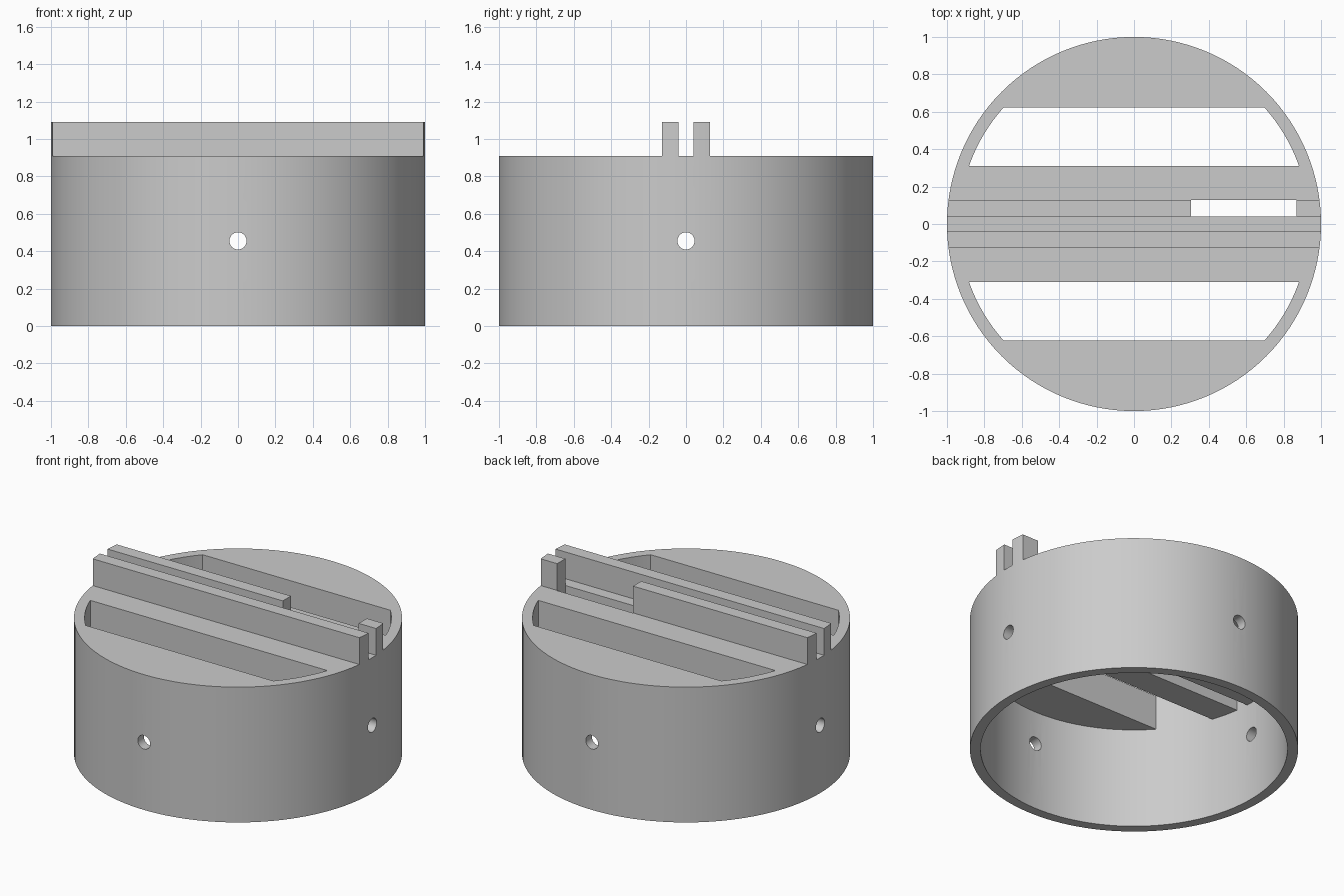
import bpy, bmesh, math
from mathutils import Vector

default = bpy.data.objects.get("Cube")
if default:
    bpy.data.objects.remove(default, do_unlink=True)

# Main sizes
SEGMENTS = 128
INNER = 0.935
LID_BOTTOM, LID_TOP, RAIL_TOP = 0.677, 0.91, 1.09
RAIL_IN, RAIL_OUT = 0.04, 0.127
BEAM, PLATE = 0.31, 0.622

grey = bpy.data.materials.new("plain grey")
grey.use_nodes = True
colour = (0.6, 0.6, 0.6, 1)
grey.diffuse_color = colour
grey.node_tree.nodes["Principled BSDF"].inputs["Base Color"].default_value = colour


def cylinder(name, radius, low, high, segments=SEGMENTS, rotation=(0, 0, 0)):
    bpy.ops.mesh.primitive_cylinder_add(
        vertices=segments, radius=radius, depth=high - low,
        location=(0, 0, (low + high) / 2), rotation=rotation)
    obj = bpy.context.object
    obj.name = name
    return obj


def prism(name, profile, x0=-1.2, x1=1.2):
    """Extrude a (y, z) profile along x."""
    bm = bmesh.new()
    face = bm.faces.new([bm.verts.new((x0, y, z)) for y, z in profile])
    new = bmesh.ops.extrude_face_region(bm, geom=[face])["geom"]
    verts = [v for v in new if isinstance(v, bmesh.types.BMVert)]
    bmesh.ops.translate(bm, verts=verts, vec=Vector((x1 - x0, 0, 0)))
    bmesh.ops.recalc_face_normals(bm, faces=bm.faces)
    mesh = bpy.data.meshes.new(name)
    bm.to_mesh(mesh)
    bm.free()
    obj = bpy.data.objects.new(name, mesh)
    bpy.context.collection.objects.link(obj)
    return obj


def bar(name, y0, y1, z0, z1, **ends):
    return prism(name, [(y0, z0), (y1, z0), (y1, z1), (y0, z1)], **ends)


def cut(target, cutter):
    mod = target.modifiers.new("cut", "BOOLEAN")
    mod.operation = "DIFFERENCE"
    mod.solver = "EXACT"
    mod.object = cutter
    bpy.context.view_layer.objects.active = target
    bpy.ops.object.modifier_apply(modifier=mod.name)
    bpy.data.objects.remove(cutter, do_unlink=True)


# Hollow core, leaving room for the lid plates and the centre beam
core = cylinder("core_cutter", INNER, -0.1, 1.0)
for y0, y1 in ((-1.2, -PLATE), (PLATE, 1.2)):
    cut(core, bar("lid_plate", y0, y1, LID_BOTTOM, 1.3))

# Centre beam with a groove underneath each rail
groove = LID_BOTTOM + 0.12
half = [(RAIL_IN, LID_BOTTOM), (RAIL_IN, groove), (RAIL_OUT, groove),
        (RAIL_OUT, LID_BOTTOM), (BEAM, LID_BOTTOM), (BEAM, 1.3)]
cut(core, prism("beam", half + [(-y, z) for y, z in reversed(half)]))

# Round housing, trimmed above the lid to leave two rails
housing = cylinder("housing", 1.0, 0, RAIL_TOP)
for y0, y1 in ((-1.2, -RAIL_OUT), (-RAIL_IN, RAIL_IN), (RAIL_OUT, 1.2)):
    cut(housing, bar("rail_trim", y0, y1, LID_TOP, 1.3))
cut(housing, core)

# Slot through the rear rail and the beam
cut(housing, bar("slot", RAIL_IN, RAIL_OUT + 0.002, 0.5, 1.3, x0=0.305, x1=0.87))

# Screw holes through the wall on four sides
for rotation in ((math.pi / 2, 0, 0), (0, math.pi / 2, 0)):
    cut(housing, cylinder("screw_hole", 0.046, 0.455 - 1.2, 0.455 + 1.2, 32, rotation))

# Finish
housing.data.materials.clear()
housing.data.materials.append(grey)
for poly in housing.data.polygons:
    poly.material_index = 0
bpy.ops.object.select_all(action="DESELECT")
housing.select_set(True)
bpy.context.view_layer.objects.active = housing
bpy.ops.object.shade_smooth_by_angle(angle=math.radians(30))
